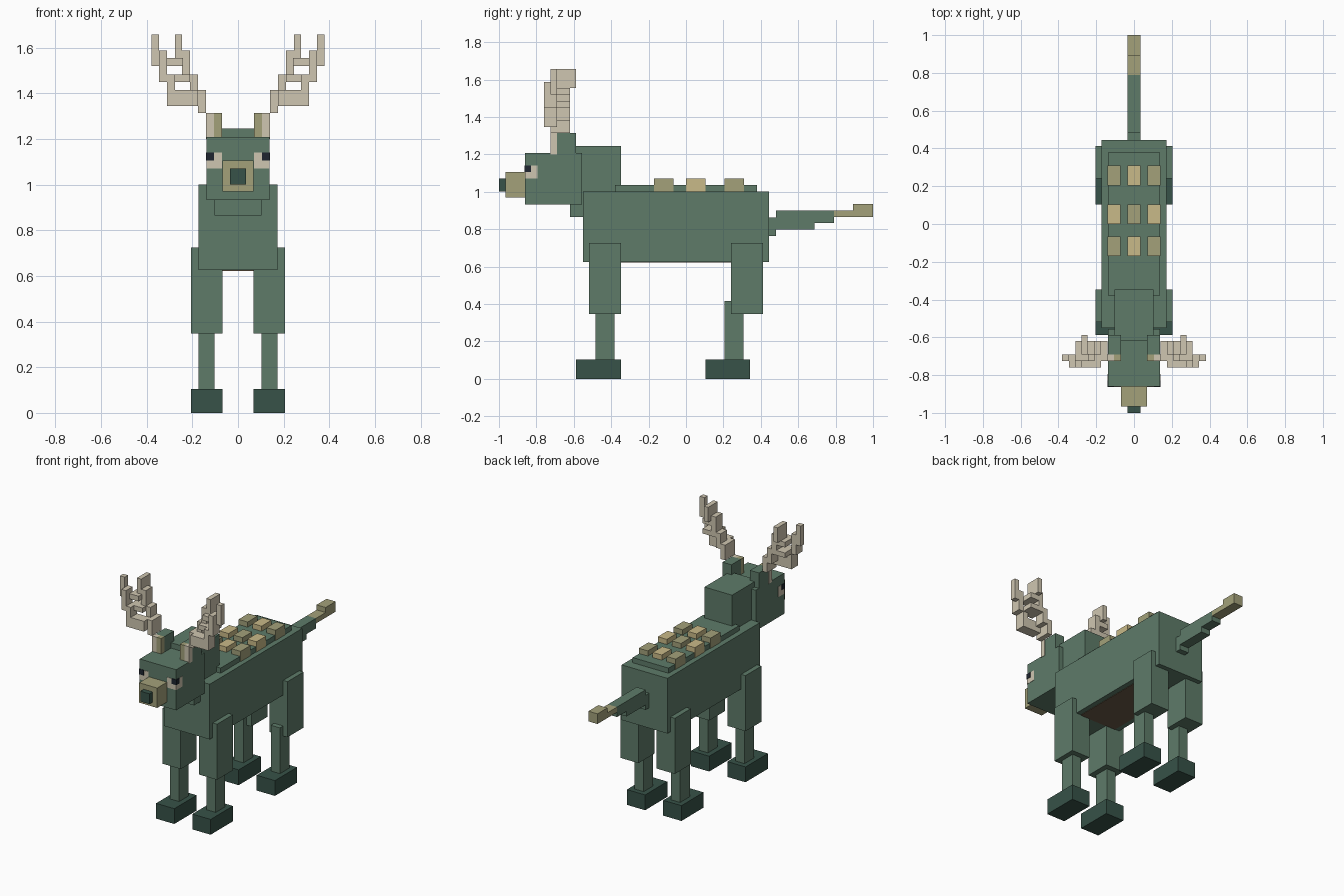
import bpy
import bmesh


def material(name, hexcol):
    m = bpy.data.materials.new(name)
    rgb = [int(hexcol[i:i + 2], 16) / 255 for i in (0, 2, 4)]
    lin = [c / 12.92 if c < 0.04045 else ((c + 0.055) / 1.055) ** 2.4 for c in rgb]
    m.diffuse_color = (*lin, 1)
    return m


GREEN = material("green hide", "5E7B69")
DARK = material("dark hoof", "375248")
OLIVE = material("olive", "A3A17A")
TAN = material("tan", "C9BA88")
BONE = material("bone", "CFC6B1")
BROWN = material("belly brown", "6B5B47")
BLACK = material("pupil", "1E2530")


def boxes(name, mat, *specs, mirror=False):
    """One object from boxes given as (x0, x1, y0, y1, z0, z1)."""
    bm = bmesh.new()
    for x0, x1, y0, y1, z0, z1 in specs:
        verts = bmesh.ops.create_cube(bm, size=1)["verts"]
        for v in verts:
            v.co = (x1 if v.co.x > 0 else x0,
                    y1 if v.co.y > 0 else y0,
                    z1 if v.co.z > 0 else z0)
    me = bpy.data.meshes.new(name)
    bm.to_mesh(me)
    bm.free()
    me.materials.append(mat)
    ob = bpy.data.objects.new(name, me)
    bpy.context.collection.objects.link(ob)
    if mirror:
        ob.modifiers.new("Mirror", "MIRROR")
    return ob


# Torso, back plate and belly patch
boxes("body", GREEN, (-.172, .172, -.55, .445, .625, 1.0))
boxes("back_plate", GREEN, (-.135, .135, -.38, .38, .99, 1.035))
boxes("belly", BROWN, (-.137, .137, -.35, .26, .622, .64))

# Checkered bumps along the back
for r, y in enumerate((-.17, 0, .205)):
    for c, x in enumerate((-.105, 0, .105)):
        mat = TAN if (r + c) % 2 else OLIVE
        boxes("back_bump", mat, (x - .034, x + .034, y, y + .104, 1.0, 1.07))

# Neck, head, snout, nose
boxes("neck", GREEN, (-.104, .104, -.62, -.347, .865, 1.245))
boxes("head", GREEN, (-.137, .137, -.86, -.555, .932, 1.208))
boxes("snout", OLIVE, (-.068, .068, -.965, -.86, .97, 1.105))
boxes("nose", DARK, (-.034, .034, -1.0, -.965, 1.0, 1.07))

# Eyes wrapping the front corners of the head
boxes("eye", BONE, (.07, .139, -.862, -.795, 1.07, 1.14), mirror=True)
boxes("pupil", BLACK, (.105, .141, -.864, -.828, 1.105, 1.141), mirror=True)

# Ears
boxes("ear", GREEN, (.07, .137, -.69, -.588, 1.2, 1.313), mirror=True)
boxes("inner_ear", OLIVE, (.07, .105, -.725, -.69, 1.2, 1.313), mirror=True)

# Antlers: base, outer branch, inner branch, cross bars
boxes("antler", BONE,
      (.105, .14, -.725, -.69, 1.2, 1.313),
      (.14, .175, -.725, -.62, 1.313, 1.415),
      (.175, .31, -.76, -.69, 1.345, 1.415),
      (.275, .31, -.76, -.69, 1.415, 1.483),
      (.31, .345, -.76, -.69, 1.45, 1.588),
      (.345, .38, -.725, -.69, 1.52, 1.657),
      (.175, .21, -.69, -.62, 1.38, 1.483),
      (.21, .245, -.69, -.62, 1.45, 1.588),
      (.245, .277, -.69, -.588, 1.555, 1.657),
      (.21, .31, -.725, -.62, 1.45, 1.483),
      (.24, .31, -.725, -.62, 1.52, 1.555),
      mirror=True)

# Legs: thigh, shin, hoof
boxes("front_thigh", GREEN, (.068, .205, -.518, -.347, .347, .725), mirror=True)
boxes("front_shin", GREEN, (.103, .172, -.485, -.383, .1, .35), mirror=True)
boxes("front_hoof", DARK, (.068, .205, -.587, -.347, 0, .104), mirror=True)
boxes("hind_thigh", GREEN, (.068, .205, .24, .413, .347, .725), mirror=True)
boxes("hind_shin", GREEN, (.103, .172, .205, .308, .1, .415), mirror=True)
boxes("hind_hoof", DARK, (.068, .205, .104, .342, 0, .104), mirror=True)

# Tail in steps with a pale tip
boxes("tail", GREEN,
      (-.034, .034, .44, .482, .763, .863),
      (-.034, .034, .482, .687, .797, .865),
      (-.034, .034, .482, .79, .832, .9))
boxes("tail_tip", OLIVE,
      (-.034, .034, .79, .9, .865, .9),
      (-.034, .034, .893, 1.0, .865, .934))
